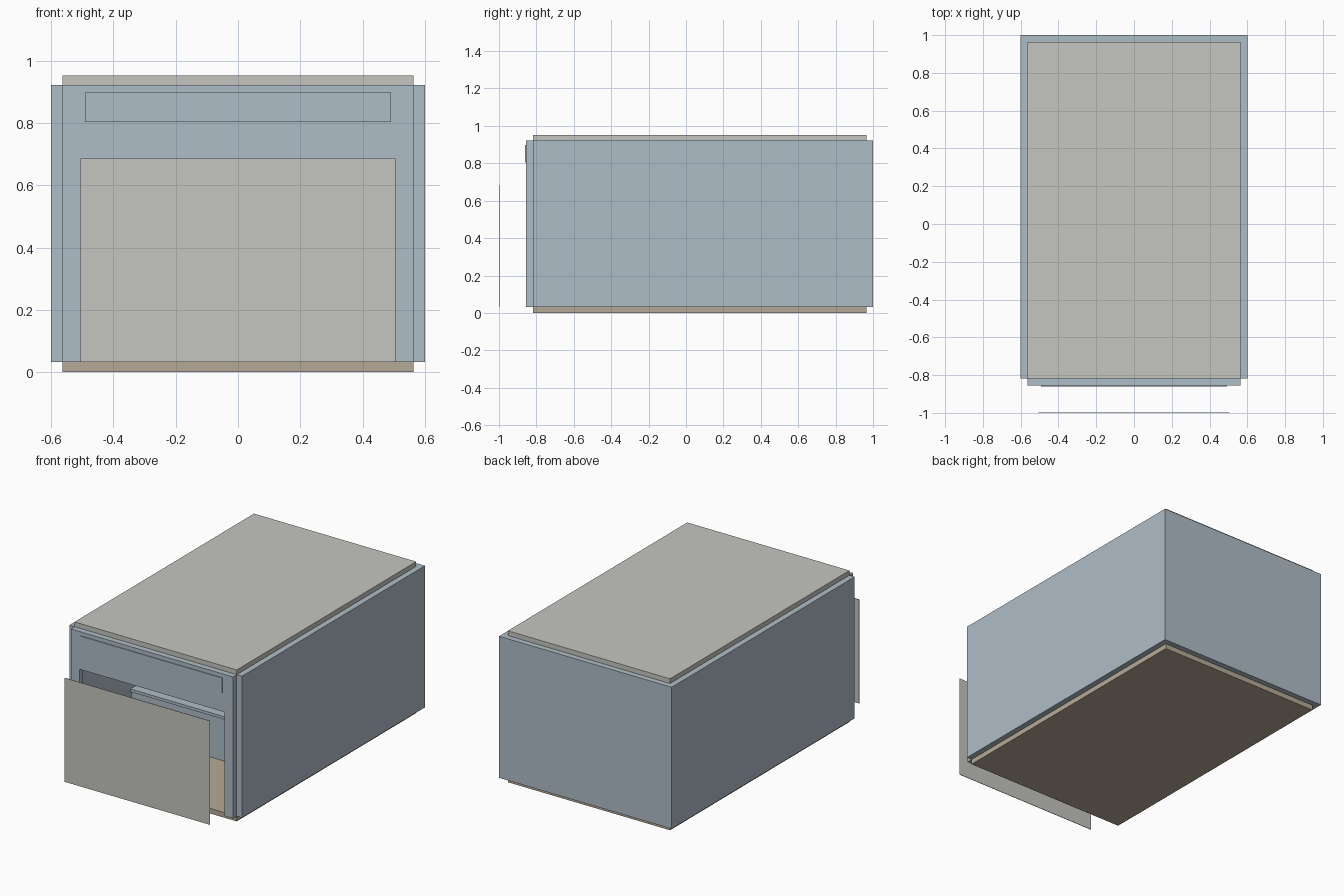
import bpy, bmesh

if "Cube" in bpy.data.objects:
    bpy.data.objects.remove(bpy.data.objects["Cube"])


def material(name, rgb):
    m = bpy.data.materials.new(name)
    m.diffuse_color = (*rgb, 1)
    m.use_nodes = True
    m.node_tree.nodes["Principled BSDF"].inputs["Base Color"].default_value = m.diffuse_color
    return m


BLUE = material("pale blue board", (0.43, 0.51, 0.57))
GREY = material("warm grey board", (0.56, 0.56, 0.53))
TAN = material("tan base", (0.47, 0.40, 0.31))


def finish(name, bm, mat):
    bmesh.ops.recalc_face_normals(bm, faces=bm.faces)
    mesh = bpy.data.meshes.new(name)
    bm.to_mesh(mesh)
    bm.free()
    mesh.materials.append(mat)
    obj = bpy.data.objects.new(name, mesh)
    bpy.context.collection.objects.link(obj)
    return obj


def box(name, x, y, z, mat):
    """Box from (min, max) ranges on each axis."""
    bm = bmesh.new()
    bmesh.ops.create_cube(bm, size=1)
    for v in bm.verts:
        v.co = [r[0] if c < 0 else r[1] for c, r in zip(v.co, (x, y, z))]
    return finish(name, bm, mat)


W, IN = 0.60, 0.564        # outer and inner half widths
Z0, Z1 = 0.032, 0.922      # wall bottom and top
FRONT, BACK = -0.818, 0.964

# Base and lid sit inside the wall outline
box("base", (-IN, IN), (FRONT, BACK), (0, Z0), TAN)
box("lid", (-IN, IN), (FRONT, BACK), (Z1, 0.952), GREY)

# Side and back walls
for side, a, b in (("left", -W, -IN), ("right", IN, W)):
    box(side + "_wall", (a, b), (FRONT, BACK), (Z0, Z1), BLUE)
box("back_wall", (-W, W), (BACK, 1.0), (Z0, Z1), BLUE)

# Front wall with doorway: U-shaped profile pushed through its thickness
D, DZ = 0.505, 0.685
profile = [(-IN, Z0), (-D, Z0), (-D, DZ), (D, DZ), (D, Z0), (IN, Z0), (IN, Z1), (-IN, Z1)]
bm = bmesh.new()
face = bm.faces.new([bm.verts.new((x, -0.855, z)) for x, z in profile])
ext = bmesh.ops.extrude_face_region(bm, geom=[face], use_keep_orig=True)
bmesh.ops.translate(bm, vec=(0, -0.855 * -1 + FRONT, 0),
                    verts=[g for g in ext["geom"] if isinstance(g, bmesh.types.BMVert)])
finish("front_wall", bm, BLUE)

# Thin panel over the doorway and the door standing out in front
box("front_strip", (-0.492, 0.492), (-0.860, -0.855), (0.803, 0.897), BLUE)
box("door", (-D, D), (-1.0, -0.997), (Z0, DZ), GREY)

# Low inner divider with a cap rail
box("divider", (-IN, IN), (-0.25, -0.213), (Z0, 0.30), BLUE)
box("divider_cap", (-IN, IN), (-0.262, -0.20), (0.30, 0.318), BLUE)
